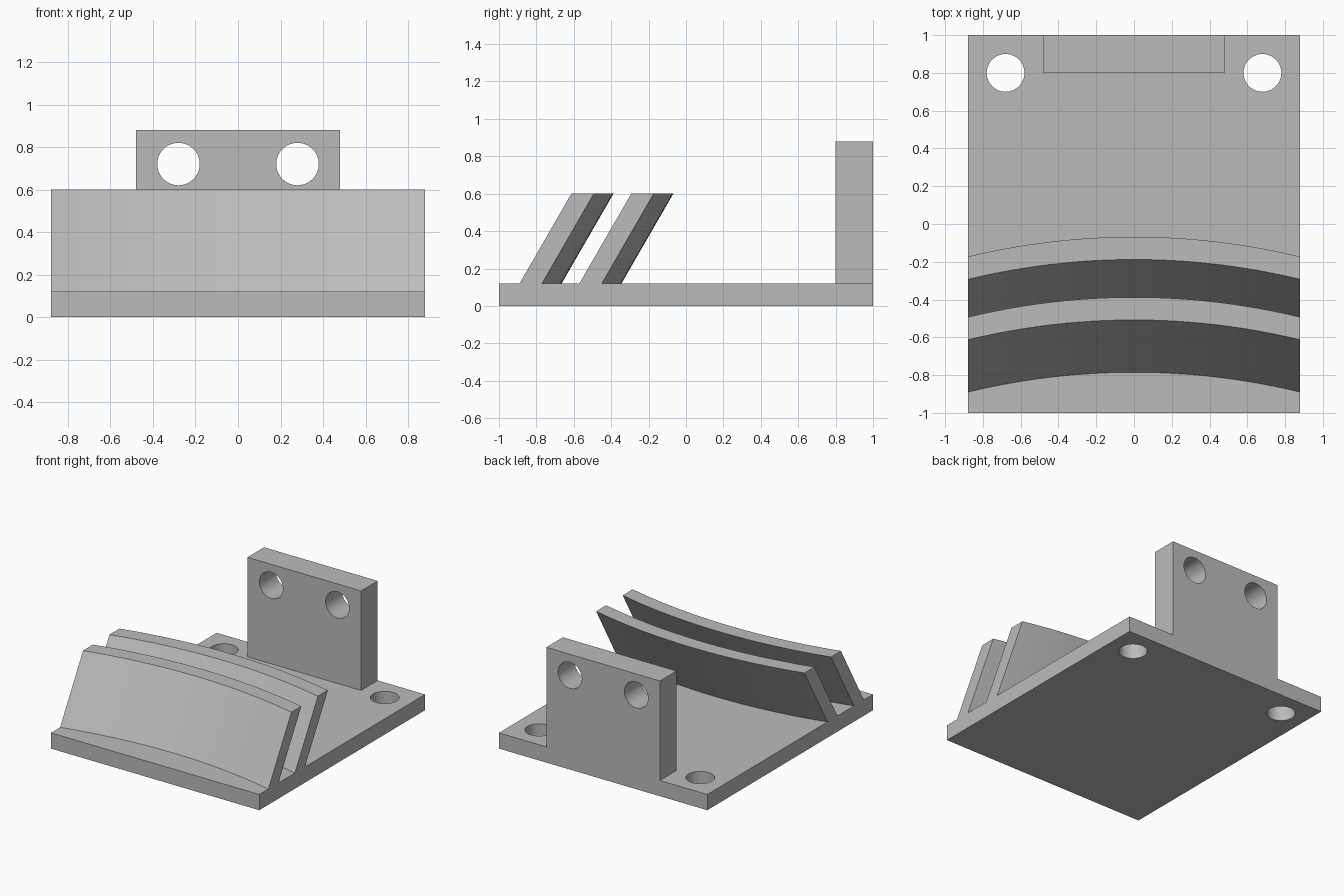
import bpy, bmesh, math
from mathutils import Vector

if "Cube" in bpy.data.objects:
    bpy.data.objects.remove(bpy.data.objects["Cube"], do_unlink=True)

grey = bpy.data.materials.new("plain grey")
grey.use_nodes = True
grey.diffuse_color = (0.5, 0.5, 0.5, 1)
grey.node_tree.nodes["Principled BSDF"].inputs["Base Color"].default_value = (0.5, 0.5, 0.5, 1)

HALF_WIDTH, BASE_TOP, HOLE_RADIUS = 0.88, 0.12, 0.1


def finish(obj, name):
    obj.name = name
    obj.data.materials.append(grey)
    bpy.ops.object.select_all(action="DESELECT")
    obj.select_set(True)
    bpy.context.view_layer.objects.active = obj
    bpy.ops.object.shade_smooth_by_angle(angle=math.radians(30))


def drilled_box(name, low, high, holes, rotation):
    """Box between two corners, with round through holes."""
    low, high = Vector(low), Vector(high)
    bpy.ops.mesh.primitive_cube_add(size=1, location=(low + high) / 2)
    box = bpy.context.object
    box.scale = high - low
    bpy.ops.object.transform_apply(location=True, rotation=True, scale=True)
    for spot in holes:
        bpy.ops.mesh.primitive_cylinder_add(vertices=48, radius=HOLE_RADIUS, depth=0.5,
                                            location=spot, rotation=rotation)
        cutter = bpy.context.object
        cutter.hide_render = True
        bpy.context.view_layer.objects.active = box
        cut = box.modifiers.new("hole", "BOOLEAN")
        cut.operation, cut.solver, cut.object = "DIFFERENCE", "EXACT", cutter
        bpy.ops.object.modifier_apply(modifier=cut.name)
        bpy.data.objects.remove(cutter, do_unlink=True)
    finish(box, name)


def curved_fin(name, front_y):
    """Backward-leaning fin swept along a shallow arc; front_y is its foot at the sides."""
    sag, thickness, height, segments = 0.105, 0.12, 0.48, 24
    lean = height * math.tan(math.radians(30))
    radius = (HALF_WIDTH ** 2 + sag ** 2) / (2 * sag)
    profile = [(0, 0), (thickness, 0), (thickness + lean, height), (lean, height)]
    bm = bmesh.new()
    rings = []
    for i in range(segments + 1):
        x = HALF_WIDTH * (2 * i / segments - 1)
        y = front_y + sag - radius + math.sqrt(radius ** 2 - x ** 2)
        rings.append([bm.verts.new((x, y + dy, BASE_TOP + dz)) for dy, dz in profile])
    for a, b in zip(rings, rings[1:]):
        for k in range(4):
            n = (k + 1) % 4
            bm.faces.new((a[k], a[n], b[n], b[k]))
    bm.faces.new(rings[0])
    bm.faces.new(rings[-1])
    bmesh.ops.recalc_face_normals(bm, faces=bm.faces)
    mesh = bpy.data.meshes.new(name)
    bm.to_mesh(mesh)
    bm.free()
    fin = bpy.data.objects.new(name, mesh)
    bpy.context.collection.objects.link(fin)
    finish(fin, name)


# Base plate with two rear mounting holes
drilled_box("base_plate", (-HALF_WIDTH, -1, 0), (HALF_WIDTH, 1, BASE_TOP),
            [(s * 0.68, 0.8, 0.06) for s in (-1, 1)], (0, 0, 0))

# Upright rear bracket with two holes
drilled_box("rear_bracket", (-0.48, 0.8, BASE_TOP), (0.48, 1, 0.88),
            [(s * 0.28, 0.9, 0.72) for s in (-1, 1)], (math.pi / 2, 0, 0))

# Pair of leaning curved fins
curved_fin("front_fin", -0.89)
curved_fin("rear_fin", -0.57)
